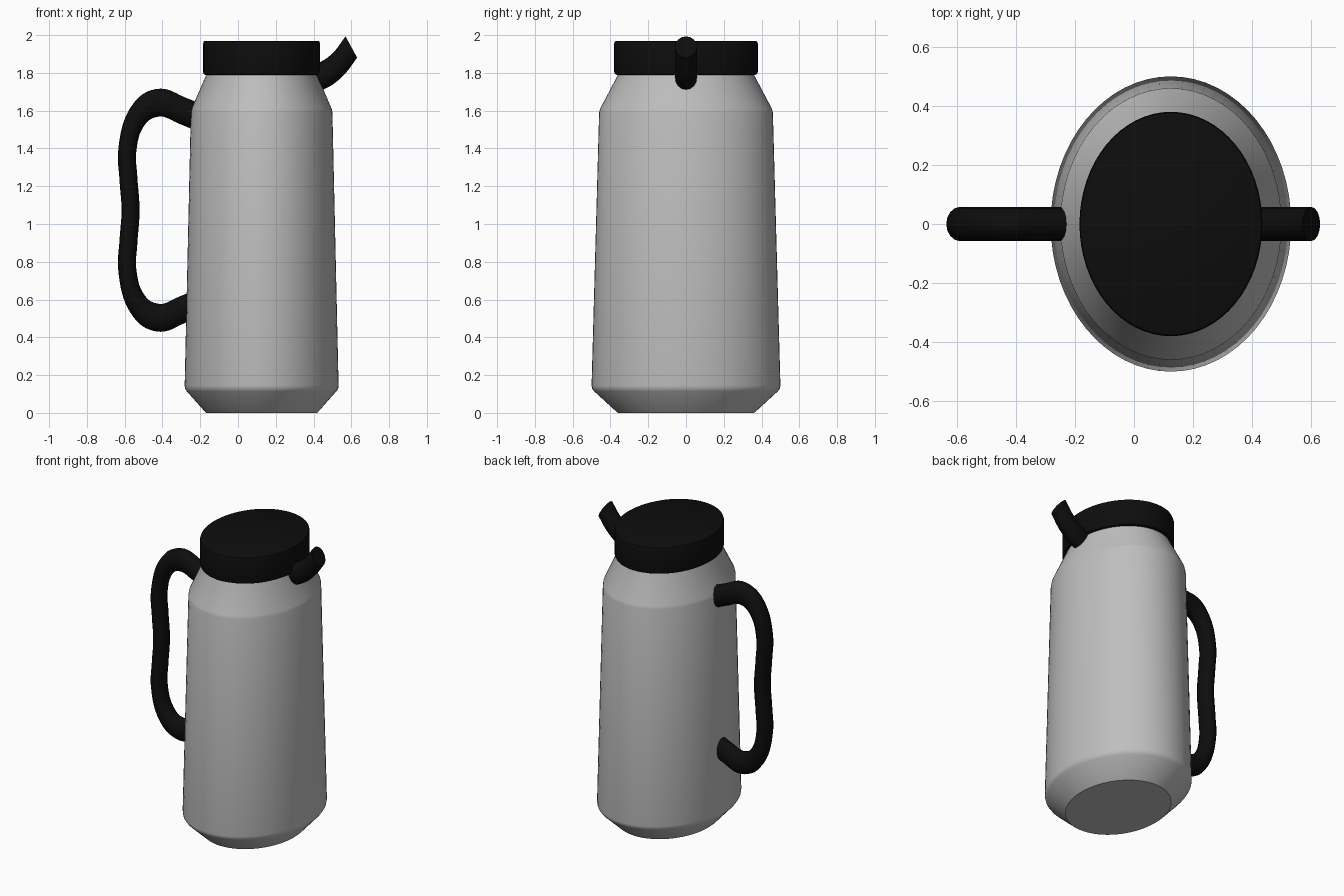
import bpy, bmesh, math

AXIS_X = 0.125      # the flask stands off-centre to make room for the handle
FLAT = 0.815        # oval cross-section: width relative to depth

cube = bpy.data.objects.get("Cube")
if cube:
    bpy.data.objects.remove(cube)


def material(name, rgb):
    m = bpy.data.materials.new(name)
    m.use_nodes = True
    m.diffuse_color = (*rgb, 1)
    m.node_tree.nodes["Principled BSDF"].inputs["Base Color"].default_value = (*rgb, 1)
    return m


steel = material("brushed grey", (0.52, 0.52, 0.52))
black = material("black plastic", (0.004, 0.004, 0.004))


def finish(obj, mat):
    obj.data.materials.append(mat)
    bpy.ops.object.select_all(action="DESELECT")
    obj.select_set(True)
    bpy.context.view_layer.objects.active = obj
    if obj.type == "CURVE":
        bpy.ops.object.convert(target="MESH")
    bpy.ops.object.shade_smooth_by_angle(angle=math.radians(35))


def oval_lathe(name, profile, mat, sides=64):
    """Stack oval rings from (radius, height) pairs and cap both ends."""
    bm = bmesh.new()
    rings = []
    for r, z in profile:
        angles = [2 * math.pi * i / sides for i in range(sides)]
        rings.append([bm.verts.new((AXIS_X + FLAT * r * math.cos(a), r * math.sin(a), z))
                      for a in angles])
    for low, high in zip(rings, rings[1:]):
        for i in range(sides):
            j = (i + 1) % sides
            bm.faces.new((low[i], low[j], high[j], high[i]))
    bm.faces.new(rings[0][::-1])
    bm.faces.new(rings[-1])
    mesh = bpy.data.meshes.new(name)
    bm.to_mesh(mesh)
    bm.free()
    obj = bpy.data.objects.new(name, mesh)
    bpy.context.collection.objects.link(obj)
    finish(obj, mat)


def oval_tube(name, path, mat, radius=0.058, stretch=(0.82, 1, 1.27)):
    """Sweep a round tube along (x, z) points, then stretch it to an oval."""
    curve = bpy.data.curves.new(name, "CURVE")
    curve.dimensions = "3D"
    curve.bevel_depth = radius
    curve.bevel_resolution = 6
    curve.resolution_u = 8
    curve.use_fill_caps = True
    spline = curve.splines.new("BEZIER")
    spline.bezier_points.add(len(path) - 1)
    for p, (x, z) in zip(spline.bezier_points, path):
        p.co = (x / stretch[0], 0, z / stretch[2])
        p.handle_left_type = p.handle_right_type = "AUTO"
    obj = bpy.data.objects.new(name, curve)
    obj.scale = stretch
    bpy.context.collection.objects.link(obj)
    finish(obj, mat)


# Tapered body with chamfered foot and sloping shoulder
oval_lathe("body", [(0.36, 0), (0.367, 0.005), (0.486, 0.114), (0.497, 0.128),
                    (0.5, 0.145), (0.46, 1.59), (0.455, 1.61), (0.36, 1.79),
                    (0.355, 1.84)], steel)

# Lid with softened rims
oval_lathe("lid", [(0.368, 1.79), (0.376, 1.794), (0.38, 1.806), (0.38, 1.954),
                   (0.376, 1.966), (0.368, 1.97)], black)

# Handle: upper half mirrored about its middle height
MID_Z = 1.073
upper = [(-0.17, 1.545), (-0.29, 1.598), (-0.43, 1.641), (-0.535, 1.565),
         (-0.586, 1.39), (-0.58, 1.24)]
lower = [(x, 2 * MID_Z - z) for x, z in reversed(upper)]
oval_tube("handle", upper + [(-0.569, MID_Z)] + lower, black)

# Upturned pouring spout
oval_tube("spout", [(0.35, 1.765), (0.44, 1.783), (0.53, 1.846), (0.6, 1.937)], black)
